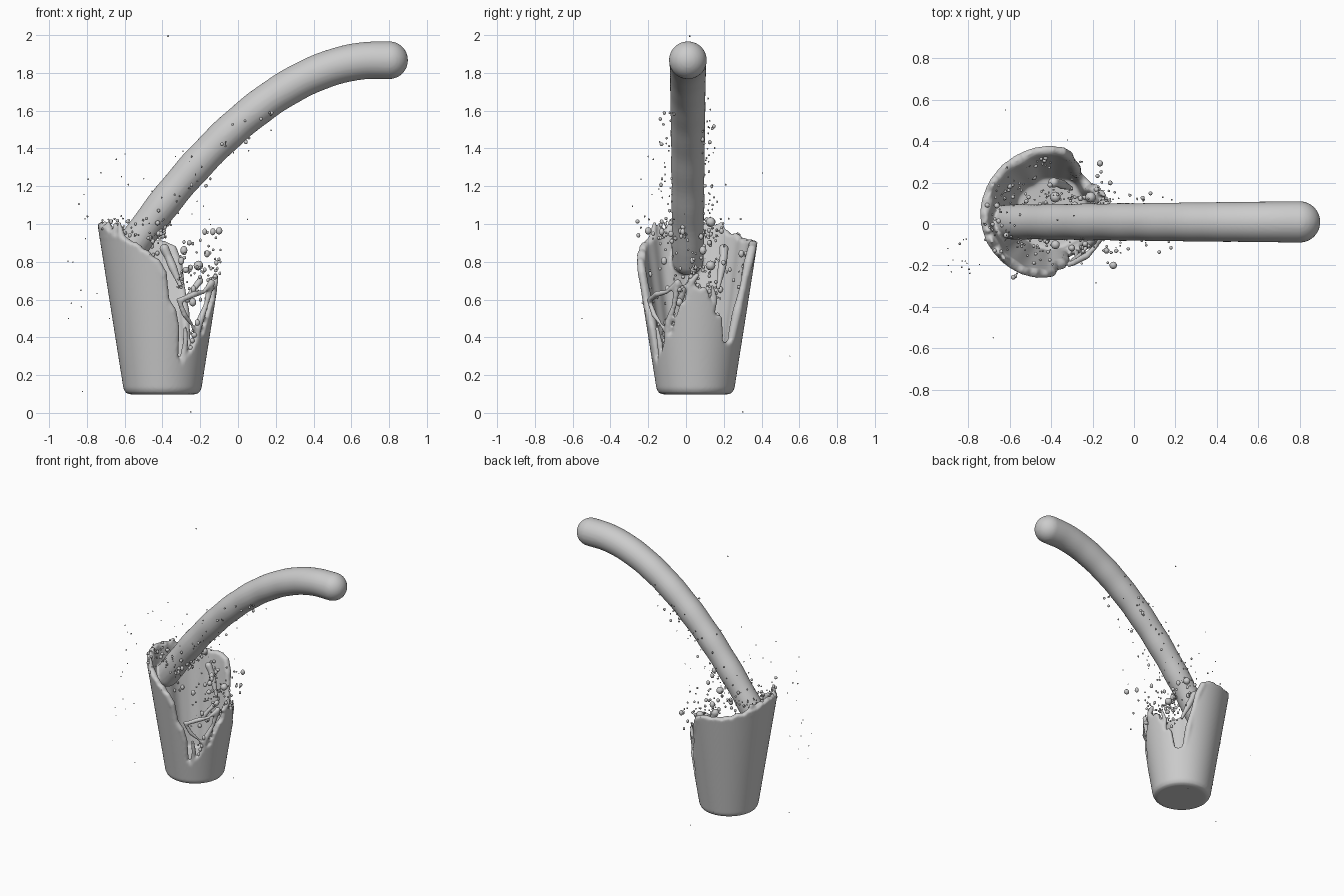
import bpy, bmesh, math, random
from mathutils import Vector, Matrix, noise

if "Cube" in bpy.data.objects:
    bpy.data.objects.remove(bpy.data.objects["Cube"])

random.seed(7)
CX, CY = -0.40, 0.05          # axis of the tumbler-shaped liquid
N = 240


def radius(z):
    return 0.202 + 0.158 * (z - 0.1)


def wall(deg, z, inset=0.02):
    a = math.radians(deg)
    r = radius(z) - inset
    return Vector((CX + r * math.cos(a), CY + r * math.sin(a), z))


# ragged rim: angle -> height
RIM = [(0, .67), (12, .65), (22, .53), (33, .50), (38, .37), (48, .36), (56, .40), (62, .52),
       (68, .66), (74, .78), (80, .87), (90, .90), (120, .91), (150, .96), (180, 1.0), (205, .98),
       (225, .93), (243, .90), (261, .82), (270, .76), (276, .56), (286, .52), (289, .31), (296, .25),
       (315, .36), (330, .43), (342, .56), (360, .67)]


def rim_height(deg):
    for (a, h), (b, k) in zip(RIM, RIM[1:]):
        if a <= deg <= b:
            z = h + (k - h) * (deg - a) / (b - a)
            t = math.radians(deg)
            p = Vector((math.cos(t), math.sin(t), 0.3))
            return max(.25, z + .018 * noise.noise(p * 7) + .012 * noise.noise(p * 19))


def add_ball(bm, p, r, sub=2, stretch=1.0):
    m = Matrix.Translation(p) @ Matrix.Diagonal((r, r, r * stretch, 1))
    bmesh.ops.create_icosphere(bm, subdivisions=sub, radius=1, matrix=m)


def add_tube(bm, pts, radii, n=20):
    """Round-ended tube through the points."""
    pts = [Vector(p) for p in pts]
    rings = []
    for i, p in enumerate(pts):
        t = (pts[min(i + 1, len(pts) - 1)] - pts[max(i - 1, 0)]).normalized()
        ref = Vector((0, 1, 0)) if abs(t.y) < .9 else Vector((1, 0, 0))
        u = t.cross(ref).normalized()
        v = t.cross(u)
        rings.append([bm.verts.new(p + radii[i] * (u * math.cos(2 * math.pi * k / n)
                      + v * math.sin(2 * math.pi * k / n))) for k in range(n)])
    for a, b in zip(rings, rings[1:]):
        for k in range(n):
            bm.faces.new((a[k], a[(k + 1) % n], b[(k + 1) % n], b[k]))
    bm.faces.new(rings[0][::-1])
    bm.faces.new(rings[-1])
    add_ball(bm, pts[0], radii[0], 4 if radii[0] > .05 else 2)
    add_ball(bm, pts[-1], radii[-1], 4 if radii[-1] > .05 else 2)


def finish(bm, name):
    bmesh.ops.recalc_face_normals(bm, faces=bm.faces)
    for f in bm.faces:
        f.smooth = True
    me = bpy.data.meshes.new(name)
    bm.to_mesh(me)
    bm.free()
    ob = bpy.data.objects.new(name, me)
    bpy.context.collection.objects.link(ob)
    return ob


def stream_z(x):
    return 1.867 - .623 * max(0, .72 - x) ** 1.85


bm = bmesh.new()

# tapered liquid shell with an open, torn side
cols = []
for i in range(N):
    deg = 360 * i / N
    h = rim_height(deg)
    c, s = math.cos(math.radians(deg)), math.sin(math.radians(deg))
    t = .045 + .015 * noise.noise(Vector((c * 3, s * 3, 1)))
    prof = [(radius(.1) - .03, .098), (radius(.1) - .008, .106), (radius(.128), .128)]
    prof += [(radius(z), z) for z in (.13 + (h - .13) * k / 10 for k in range(1, 11))]
    prof.append((radius(h) - t / 2, h + .012))
    prof += [(radius(z) - t, z) for z in (h + (.22 - h) * k / 10 for k in range(11))]
    cols.append([bm.verts.new((CX + r * c, CY + r * s, z)) for r, z in prof])
low = bm.verts.new((CX, CY, .098))
floor = bm.verts.new((CX, CY, .205))
for i in range(N):
    a, b = cols[i], cols[(i + 1) % N]
    for k in range(len(a) - 1):
        bm.faces.new((a[k], b[k], b[k + 1], a[k + 1]))
    bm.faces.new((low, b[0], a[0]))
    bm.faces.new((floor, a[-1], b[-1]))

# arcing pour, slightly rippled toward the bottom
xs = [.8 - 1.41 * i / 60 for i in range(61)]
add_tube(bm, [(x, .01, stream_z(x)) for x in xs],
         [.1 - .016 * (i / 60) + .002 * math.sin(i * .9) * i / 60 for i in range(61)], 40)

# thick torn edges and stringy ligaments on the wall: (angle, height) paths
for path, r in [
        ([(57, .40), (62, .53), (68, .67), (74, .79), (80, .87), (88, .89)], .023),
        ([(264, .80), (270, .74), (275, .6), (282, .54), (287, .45), (289, .31)], .020),
        ([(289, .60), (298, .52), (310, .47), (325, .40)], .013),
        ([(293, .60), (310, .63), (325, .64), (340, .69), (350, .67)], .015),
        ([(318, .36), (324, .48), (334, .57), (340, .69)], .018),
        ([(352, .62), (356, .70), (2, .73)], .018),
        ([(20, .50), (23, .60), (19, .67)], .014),
        ([(298, .25), (303, .36), (301, .45)], .014)]:
    add_tube(bm, [wall(a, z) for a, z in path],
             [r * (1 + .25 * math.sin(2.3 * k)) for k in range(len(path))], 12)

# free fingers inside the gap
add_tube(bm, [(-.39, .2, .87), (-.37, .2, .83), (-.345, .19, .77), (-.32, .18, .71), (-.30, .17, .66)],
         [.027, .022, .024, .016, .012], 12)
add_tube(bm, [(-.27, -.03, .60), (-.24, -.01, .65), (-.20, .03, .70)], [.02, .015, .02], 12)

# splash mound where the pour meets the wall
for k in range(26):
    a = random.uniform(150, 228)
    add_tube(bm, [wall(a, .93), wall(a + random.uniform(-3, 3), random.uniform(.97, 1.01), .03)],
             [.022, random.uniform(.008, .015)], 10)

liquid = finish(bm, "poured_liquid")
rm = liquid.modifiers.new("Blend", 'REMESH')
rm.mode = 'VOXEL'
rm.voxel_size = .009
rm.use_smooth_shade = True
sm = liquid.modifiers.new("Soften", 'SMOOTH')
sm.factor = .5
sm.iterations = 4

# flying droplets
bm = bmesh.new()
U, G = random.uniform, random.gauss


def drop(p, lo, hi):
    r = lo + (hi - lo) * random.random() ** 3
    add_ball(bm, p, r, 2, U(.9, 1.4))


for _ in range(70):      # spray over the open side
    drop((U(-.32, -.09), min(.3, max(-.2, G(.03, .13))), random.triangular(.55, 1.0, .75)), .006, .02)
for _ in range(100):     # spray at the impact
    drop((U(-.72, -.38), G(.0, .11), U(.92, 1.03)), .005, .015)
for _ in range(90):      # spray clinging along the pour
    x = -.5 + .65 * random.random() ** 1.5
    drop((x + U(-.03, .08), .01 + random.choice((-1, 1)) * U(.07, .15), stream_z(x) + G(-.02, .06)), .004, .012)
for _ in range(40):      # beads on the inner wall
    drop(wall(U(90, 260), U(.35, .85), .05), .005, .014)
for _ in range(40):      # beads on the low wall
    a = U(-60, 30)
    drop(wall(a, rim_height(a % 360) + U(0, .1)), .006, .018)
for _ in range(35):      # fine mist
    drop((G(-.4, .2), G(.03, .15), U(.9, 1.4)), .003, .005)
for _ in range(12):
    drop((U(-.9, -.72), U(-.34, -.05), U(.1, 1.3)), .003, .006)
for p, r in [((-.37, .02, 1.995), .005), ((-.25, .3, .005), .004), ((-.62, .55, .3), .003),
             ((-.68, -.55, .5), .003), ((-.897, -.2, .5), .003), ((-.21, .13, .78), .026),
             ((-.38, .13, 1.01), .026), ((-.38, -.1, .31), .022)]:
    add_ball(bm, p, r)
finish(bm, "splash_droplets")
